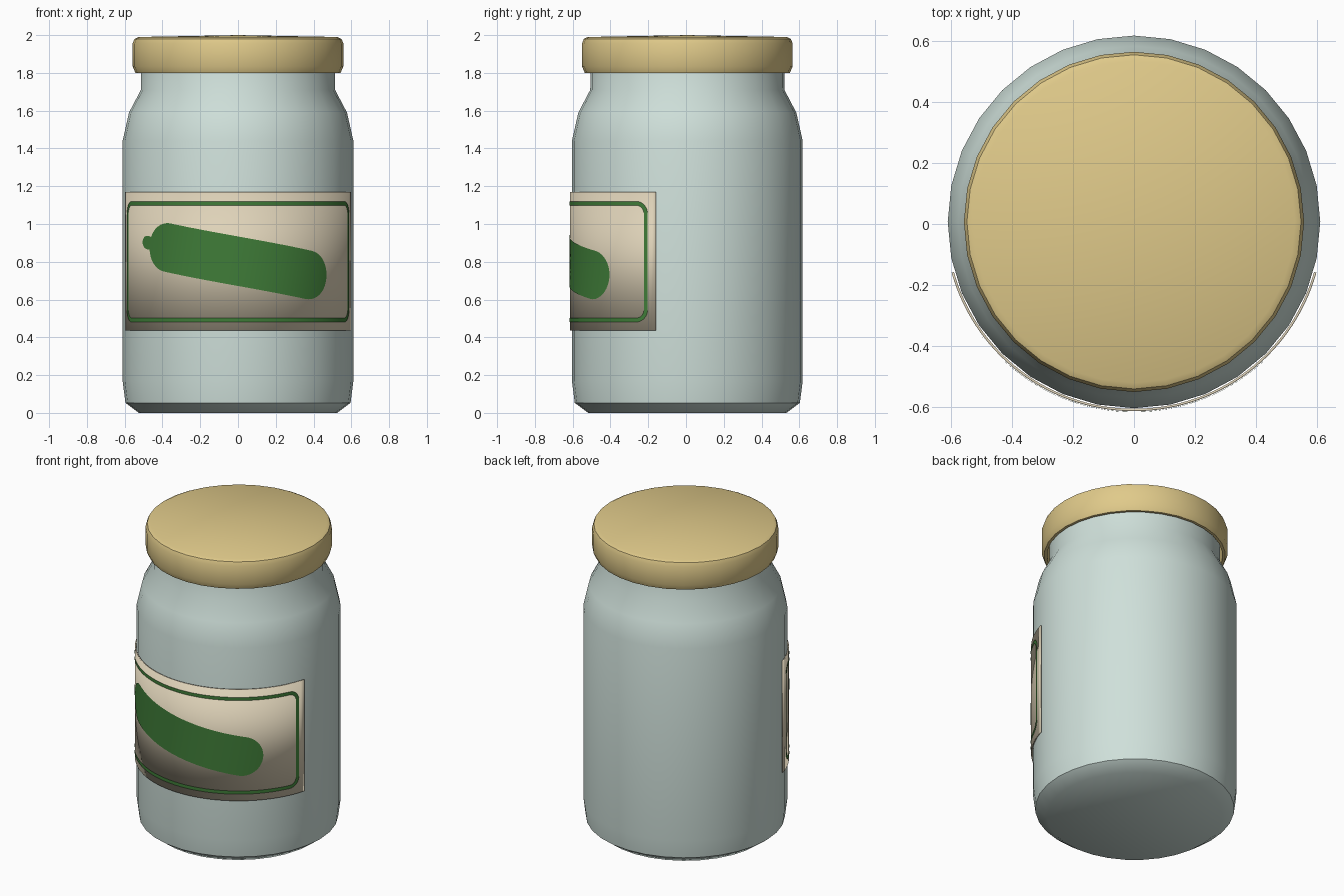
import bpy, bmesh, math

if "Cube" in bpy.data.objects:
    bpy.data.objects.remove(bpy.data.objects["Cube"])

CY = 0.007      # jar axis sits slightly back, because the label adds depth in front
R_LABEL = 0.621
R_PRINT = 0.624


def material(name, rgb):
    """Flat material from an sRGB 0-255 colour."""
    m = bpy.data.materials.new(name)
    lin = [((c / 255 + 0.055) / 1.055) ** 2.4 for c in rgb]
    m.diffuse_color = (*lin, 1)
    m.use_nodes = True
    m.node_tree.nodes["Principled BSDF"].inputs["Base Color"].default_value = m.diffuse_color
    return m


glass = material("pale glass", (207, 224, 218))
gold = material("gold metal", (224, 202, 138))
paper = material("cream paper", (222, 210, 184))
green = material("pickle green", (63, 124, 56))


def finish(name, bm, mat, angle=40):
    me = bpy.data.meshes.new(name)
    bm.to_mesh(me)
    bm.free()
    ob = bpy.data.objects.new(name, me)
    bpy.context.collection.objects.link(ob)
    me.materials.append(mat)
    bpy.ops.object.select_all(action='DESELECT')
    ob.select_set(True)
    bpy.context.view_layer.objects.active = ob
    bpy.ops.object.shade_smooth_by_angle(angle=math.radians(angle))
    return ob


def lathe(name, profile, mat, sides=32):
    """Spin an (r, z) profile; r = 0 ends become single pole vertices."""
    bm = bmesh.new()
    rings = []
    for r, z in profile:
        if r == 0:
            rings.append([bm.verts.new((0, CY, z))] * sides)
        else:
            rings.append([bm.verts.new((r * math.sin(a), CY - r * math.cos(a), z))
                          for a in (2 * math.pi * i / sides for i in range(sides))])
    for lo, hi in zip(rings, rings[1:]):
        for i in range(sides):
            j = (i + 1) % sides
            bm.faces.new(list(dict.fromkeys((lo[i], lo[j], hi[j], hi[i]))))
    bmesh.ops.recalc_face_normals(bm, faces=bm.faces)
    return finish(name, bm, mat)


def wrapped(name, lower, upper, radius, mat, closed=False):
    """Quads between two (arc length, z) point rows, wrapped round the jar front."""
    bm = bmesh.new()

    def vert(p):
        a = p[0] / R_LABEL
        return bm.verts.new((radius * math.sin(a), CY - radius * math.cos(a), p[1]))
    lo, hi = [vert(p) for p in lower], [vert(p) for p in upper]
    n = len(lo)
    for i in range(n if closed else n - 1):
        j = (i + 1) % n
        bm.faces.new((lo[i], lo[j], hi[j], hi[i]))
    return finish(name, bm, mat)


# Jar body
lathe("jar", [(0, 0), (0.525, 0), (0.596, 0.053), (0.611, 0.17), (0.611, 1.44),
              (0.577, 1.59), (0.514, 1.71), (0.512, 1.95), (0, 1.95)], glass)

# Lid with a hollow underside and slightly domed top
lathe("lid", [(0, 1.96), (0.522, 1.96), (0.526, 1.80), (0.543, 1.80), (0.558, 1.835),
              (0.558, 1.955), (0.548, 1.98), (0.528, 1.99), (0, 2.0)], gold)

# Paper label
HALF = math.radians(74.4) * R_LABEL
Z0, Z1 = 0.435, 1.17
cols = [-HALF + 2 * HALF * i / 60 for i in range(61)]
label = wrapped("label", [(s, Z0) for s in cols], [(s, Z1) for s in cols], R_LABEL, paper)
solid = label.modifiers.new("thickness", 'SOLIDIFY')
solid.thickness = 0.008
solid.offset = -1


# Rounded frame line printed on the label
def rounded_loop(hw, z0, z1, r):
    pts = []
    corners = [(hw - r, z0 + r, -90), (hw - r, z1 - r, 0),
               (-hw + r, z1 - r, 90), (-hw + r, z0 + r, 180)]
    for cx, cz, start in corners:
        for k in range(9):
            a = math.radians(start + 90 * k / 8)
            pts.append((cx + r * math.cos(a), cz + r * math.sin(a)))
    out = []
    for i, p in enumerate(pts):
        q = pts[(i + 1) % len(pts)]
        steps = 48 if i % 9 == 8 else 1      # subdivide the straight sides
        out += [(p[0] + (q[0] - p[0]) * k / steps, p[1] + (q[1] - p[1]) * k / steps)
                for k in range(steps)]
    return out


FRAME, LINE = math.radians(70.3) * R_LABEL, 0.021
wrapped("label_frame", rounded_loop(FRAME, 0.481, 1.12, 0.065),
        rounded_loop(FRAME - LINE, 0.481 + LINE, 1.12 - LINE, 0.065 - LINE),
        R_PRINT, green, closed=True)


# Printed pickle: tilted capsule with a small stalk nub at its left end
def half_width(u):
    body = 0.129 ** 2 - max(0, abs(u) - 0.405) ** 2
    nub = 1 - ((u + 0.55) / 0.045) ** 2
    return max(math.sqrt(max(body, 0)), 0.036 * math.sqrt(max(nub, 0)), 0.0005)


TILT = math.radians(-10.3)


def tilt(u, v):
    return (u * math.cos(TILT) - v * math.sin(TILT),
            0.803 + u * math.sin(TILT) + v * math.cos(TILT))


us = [-0.0305 - 0.5645 * math.cos(math.pi * i / 110) for i in range(111)]
wrapped("pickle_print", [tilt(u, -half_width(u)) for u in us],
        [tilt(u, half_width(u)) for u in us], R_PRINT, green)
